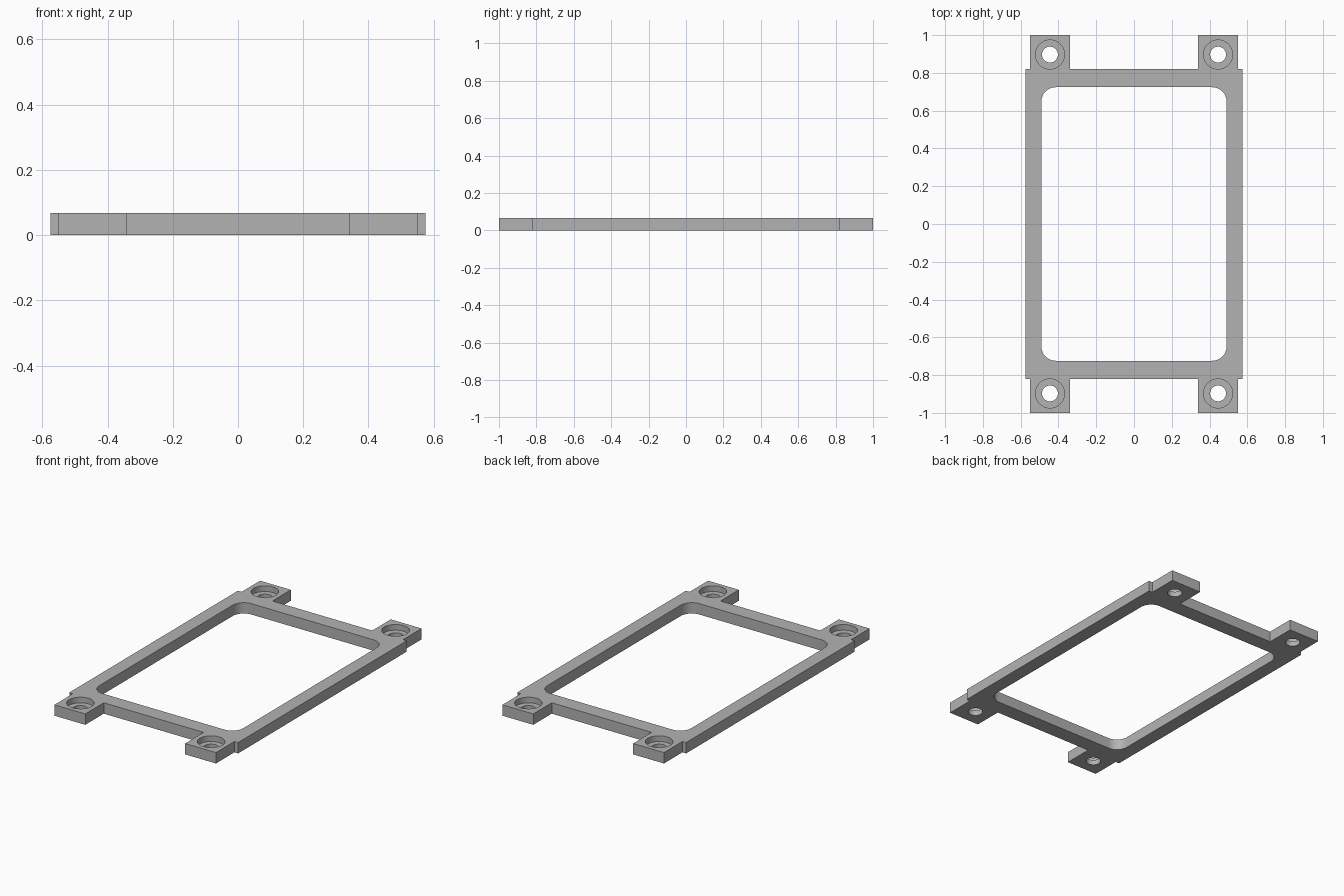
import bpy, bmesh
from math import cos, sin, pi

THICK = 0.067          # plate thickness
BORE_FLOOR = 0.032     # height of the counterbore floor
HOLE_X, HOLE_Y = 0.445, 0.897

cube = bpy.data.objects.get("Cube")
if cube:
    bpy.data.objects.remove(cube, do_unlink=True)

grey = bpy.data.materials.new("light grey")
grey.use_nodes = True
color = (0.45, 0.45, 0.45, 1)
grey.diffuse_color = color
grey.node_tree.nodes["Principled BSDF"].inputs["Base Color"].default_value = color


def prism(name, points, z0, z1):
    """Extrude a counter-clockwise outline from z0 to z1."""
    bm = bmesh.new()
    face = bm.faces.new([bm.verts.new((x, y, z0)) for x, y in points])
    out = bmesh.ops.extrude_face_region(bm, geom=[face])
    top = [v for v in out["geom"] if isinstance(v, bmesh.types.BMVert)]
    bmesh.ops.translate(bm, verts=top, vec=(0, 0, z1 - z0))
    bmesh.ops.recalc_face_normals(bm, faces=bm.faces)
    mesh = bpy.data.meshes.new(name)
    bm.to_mesh(mesh)
    bm.free()
    mesh.materials.append(grey)
    obj = bpy.data.objects.new(name, mesh)
    bpy.context.collection.objects.link(obj)
    return obj


def four_way(quarter):
    """Mirror a first-quadrant outline into all four quadrants."""
    flip = quarter[::-1]
    return (quarter + [(-x, y) for x, y in flip]
            + [(-x, -y) for x, y in quarter] + [(x, -y) for x, y in flip])


def circle(cx, cy, r, n=48):
    return [(cx + r * cos(2 * pi * i / n), cy + r * sin(2 * pi * i / n)) for i in range(n)]


# Plate outline: rectangular frame with a mounting tab at each corner
frame = prism("mounting_frame", four_way([
    (0.575, 0.82), (0.55, 0.82), (0.55, 1.0), (0.34, 1.0), (0.34, 0.82)]), 0, THICK)

# Rounded window opening
HX, HY, R, STEPS = 0.49, 0.724, 0.075, 12
corner = [(HX - R + R * cos(i * pi / 2 / STEPS), HY - R + R * sin(i * pi / 2 / STEPS))
          for i in range(STEPS + 1)]
cutters = [prism("window_cutter", four_way(corner), -0.1, 0.2)]

# Counterbored screw holes
for sx in (-1, 1):
    for sy in (-1, 1):
        x, y = sx * HOLE_X, sy * HOLE_Y
        cutters.append(prism("screw_hole_cutter", circle(x, y, 0.042), -0.1, 0.2))
        cutters.append(prism("counterbore_cutter", circle(x, y, 0.077), BORE_FLOOR, 0.2))

# Cut the openings, then discard the cutters
bpy.context.view_layer.objects.active = frame
frame.select_set(True)
for cutter in cutters:
    mod = frame.modifiers.new("cut", 'BOOLEAN')
    mod.operation = 'DIFFERENCE'
    mod.solver = 'EXACT'
    mod.object = cutter
    bpy.ops.object.modifier_apply(modifier=mod.name)
    bpy.data.objects.remove(cutter, do_unlink=True)

bpy.ops.object.shade_smooth_by_angle(angle=pi / 6)
